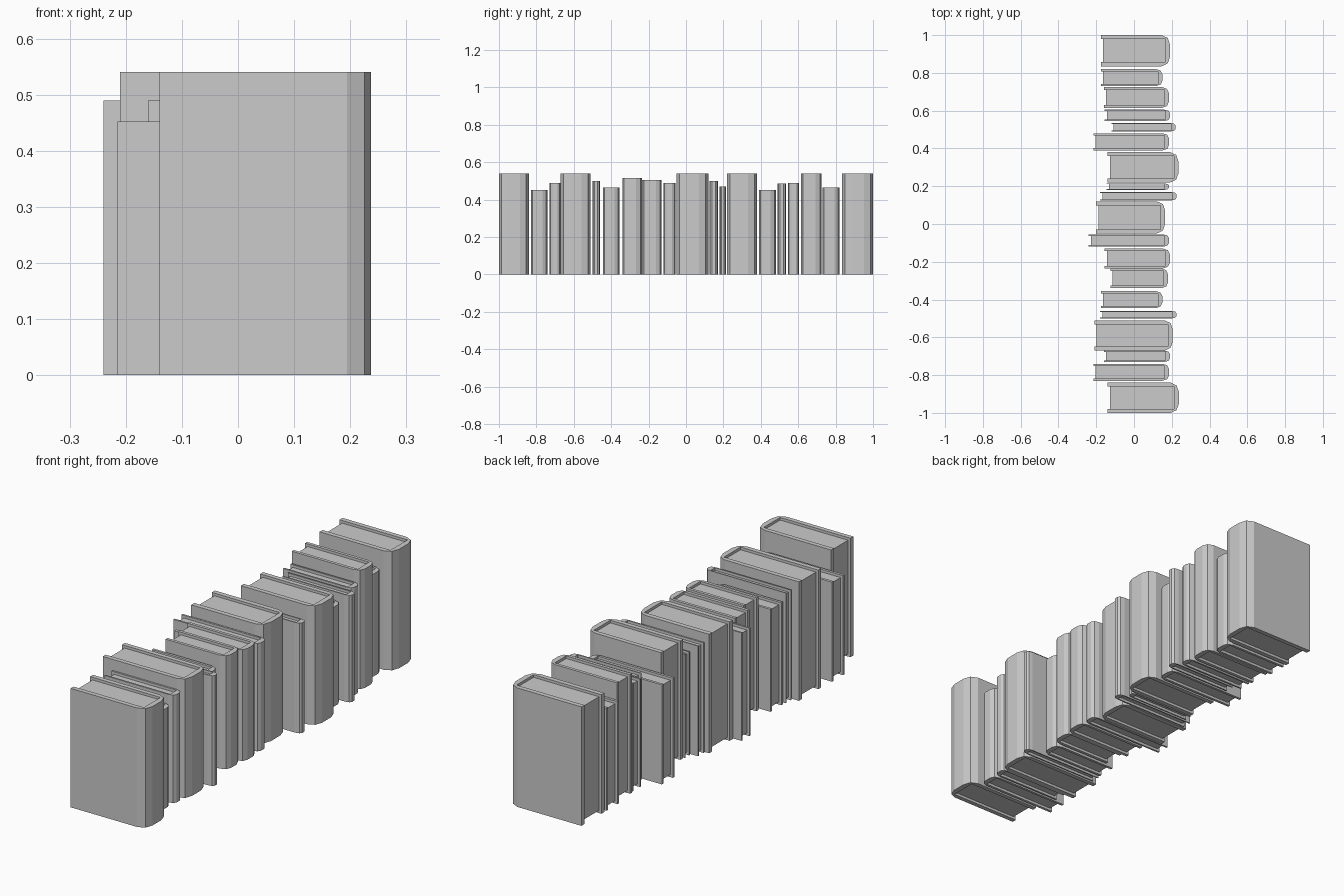
import bpy
import bmesh

cube = bpy.data.objects.get("Cube")
if cube:
    bpy.data.objects.remove(cube, do_unlink=True)

grey = bpy.data.materials.new("plain_grey")
grey.use_nodes = True
GREY = (0.6, 0.6, 0.6, 1)
grey.diffuse_color = GREY
grey.node_tree.nodes["Principled BSDF"].inputs["Base Color"].default_value = GREY


def prism(name, outline, bottom, top):
    """Extrude a flat outline straight up."""
    bm = bmesh.new()
    face = bm.faces.new([bm.verts.new((x, y, bottom)) for x, y in outline])
    grown = bmesh.ops.extrude_face_region(bm, geom=[face])["geom"]
    verts = [v for v in grown if isinstance(v, bmesh.types.BMVert)]
    bmesh.ops.translate(bm, verts=verts, vec=(0, 0, top - bottom))
    bmesh.ops.recalc_face_normals(bm, faces=bm.faces)
    mesh = bpy.data.meshes.new(name)
    bm.to_mesh(mesh)
    bm.free()
    mesh.materials.append(grey)
    obj = bpy.data.objects.new(name, mesh)
    bpy.context.collection.objects.link(obj)


def book(number, y0, y1, x0, x1, height):
    """Hard cover with a faceted round spine, and a recessed page block."""
    width, mid = y1 - y0, (y0 + y1) / 2
    half = width / 2
    board = 0.13 * width
    depth = 0.022 + 0.13 * width
    inner_x = x1 - 0.024
    # One half of the cover outline, from spine centre line round to the hollow
    side = [(x1, half * 0.4), (x1 - depth * 0.27, half * 0.82),
            (x1 - depth, half), (x0, half),
            (x0, half - board), (inner_x, half - board)]
    outline = [(x, mid + y) for x, y in side]
    outline += [(x, mid - y) for x, y in reversed(side)]
    prism(f"book_cover_{number}", outline, 0, height)
    # Page block, tucked slightly into the boards
    low, high = y0 + board * 0.9, y1 - board * 0.9
    pages = [(x0 + 0.012, low), (inner_x + 0.002, low),
             (inner_x + 0.002, high), (x0 + 0.012, high)]
    prism(f"book_pages_{number}", pages, 0.012, height - 0.012)


# Lower y, upper y, fore edge x, spine x, height
BOOKS = [
    (-1.0, -.84, -.14, .237, .54),
    (-.83, -.74, -.215, .185, .452),
    (-.73, -.67, -.16, .19, .49),
    (-.67, -.51, -.21, .205, .54),
    (-.5, -.46, -.18, .225, .5),
    (-.445, -.355, -.175, .15, .465),
    (-.34, -.235, -.125, .18, .515),
    (-.235, -.13, -.155, .19, .505),
    (-.12, -.055, -.24, .185, .49),
    (-.05, .12, -.2, .165, .54),
    (.125, .17, -.18, .225, .5),
    (.18, .215, -.145, .185, .47),
    (.22, .38, -.14, .235, .54),
    (.39, .48, -.215, .185, .452),
    (.49, .535, -.12, .22, .485),
    (.545, .605, -.155, .19, .49),
    (.615, .725, -.16, .185, .54),
    (.73, .82, -.175, .15, .465),
    (.835, 1.0, -.175, .19, .54),
]
for i, spec in enumerate(BOOKS, 1):
    book(i, *spec)
